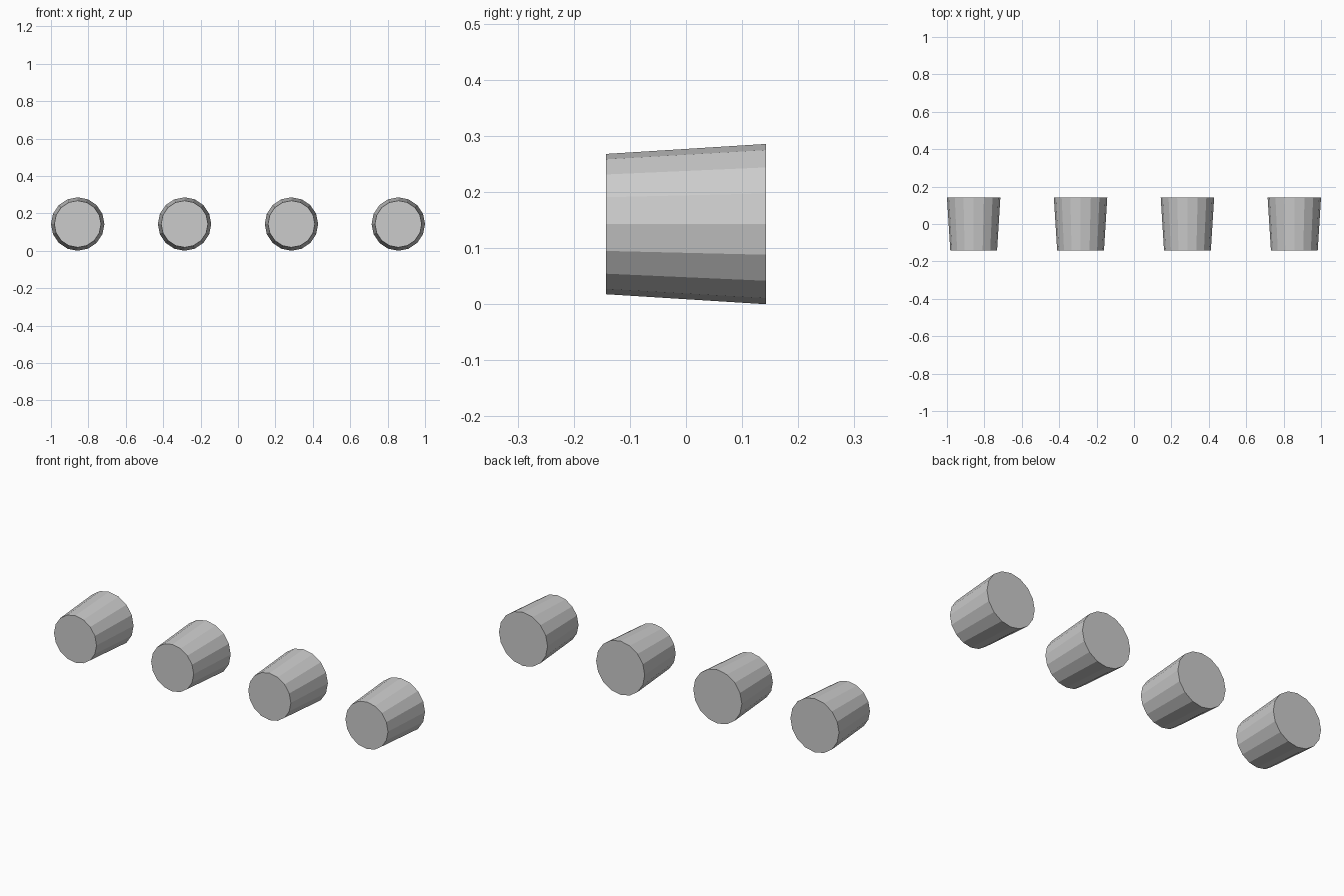
import bpy
from math import pi

if "Cube" in bpy.data.objects:
    bpy.data.objects.remove(bpy.data.objects["Cube"])

R_BACK = 1 / 7      # wide end, also half the length
R_FRONT = 0.125     # narrow end
SPACING = 4 * R_BACK

# Row of four tapered 16-sided plugs lying along y, narrow end to the front
for i in range(4):
    bpy.ops.mesh.primitive_cone_add(
        vertices=16, radius1=R_FRONT, radius2=R_BACK, depth=2 * R_BACK,
        location=((i - 1.5) * SPACING, 0, R_BACK), rotation=(-pi / 2, 0, 0))
    plug = bpy.context.object
    plug.name = f"tapered_plug_{i + 1}"
    bpy.ops.object.transform_apply(location=False, rotation=True, scale=True)
